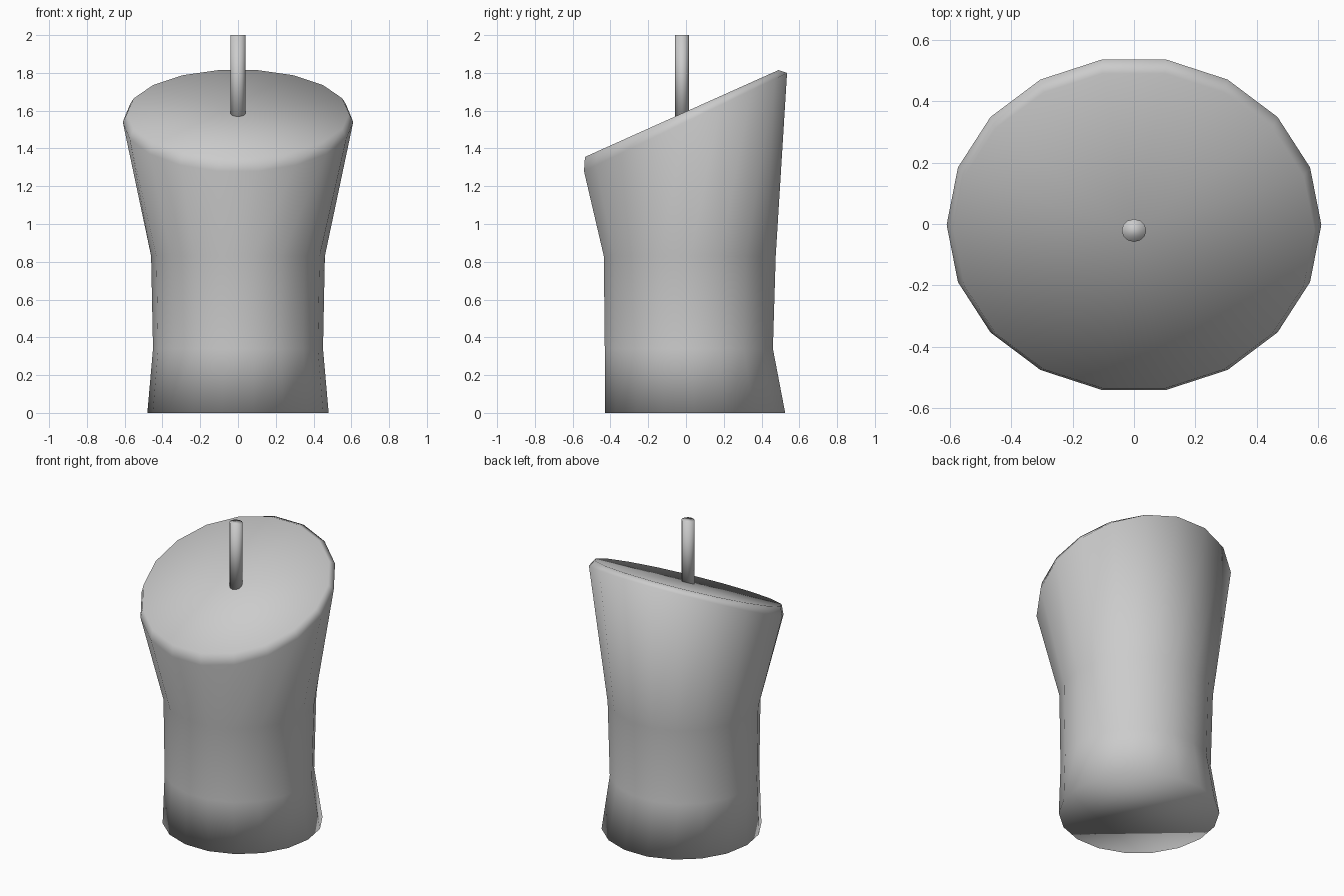
import bpy, bmesh, math

if "Cube" in bpy.data.objects:
    bpy.data.objects.remove(bpy.data.objects["Cube"])

SIDES = 18
K = math.sin(math.radians(80))  # highest sine reached by an 18-sided ring


def loft(name, sides, rings, fan_top):
    """rings: (x radius, y front, y back, z front, z back), bottom to top"""
    bm = bmesh.new()
    loops = []
    for rx, y0, y1, z0, z1 in rings:
        loop = []
        for i in range(sides):
            a = 2 * math.pi * i / sides
            s = math.sin(a) / (K if sides == SIDES else 1)
            loop.append(bm.verts.new((rx * math.cos(a),
                                      (y0 + y1) / 2 + s * (y1 - y0) / 2,
                                      (z0 + z1) / 2 + s * (z1 - z0) / 2)))
        loops.append(loop)
    for lo, hi in zip(loops, loops[1:]):
        for i in range(sides):
            j = (i + 1) % sides
            bm.faces.new((lo[i], lo[j], hi[j], hi[i]))
    bm.faces.new(loops[0][::-1])
    if fan_top:
        bmesh.ops.poke(bm, faces=[bm.faces.new(loops[-1])])
    else:
        bm.faces.new(loops[-1])
    for f in bm.faces:
        f.smooth = True
    me = bpy.data.meshes.new(name)
    bm.to_mesh(me)
    bm.free()
    ob = bpy.data.objects.new(name, me)
    bpy.context.collection.objects.link(ob)
    return ob


# Waisted body with slanted, bevelled top
loft("body", SIDES, [
    (0.48, -0.43, 0.525, 0.0, 0.0),
    (0.45, -0.43, 0.46, 0.34, 0.34),
    (0.46, -0.435, 0.475, 0.83, 0.83),
    (0.61, -0.54, 0.535, 1.28, 1.80),
    (0.588, -0.535, 0.49, 1.355, 1.815),
], True)

# Thin upright rod in the middle of the top
loft("rod", 12, [
    (0.04, -0.058, 0.016, 1.55, 1.55),
    (0.04, -0.058, 0.016, 2.0, 2.0),
], False)
